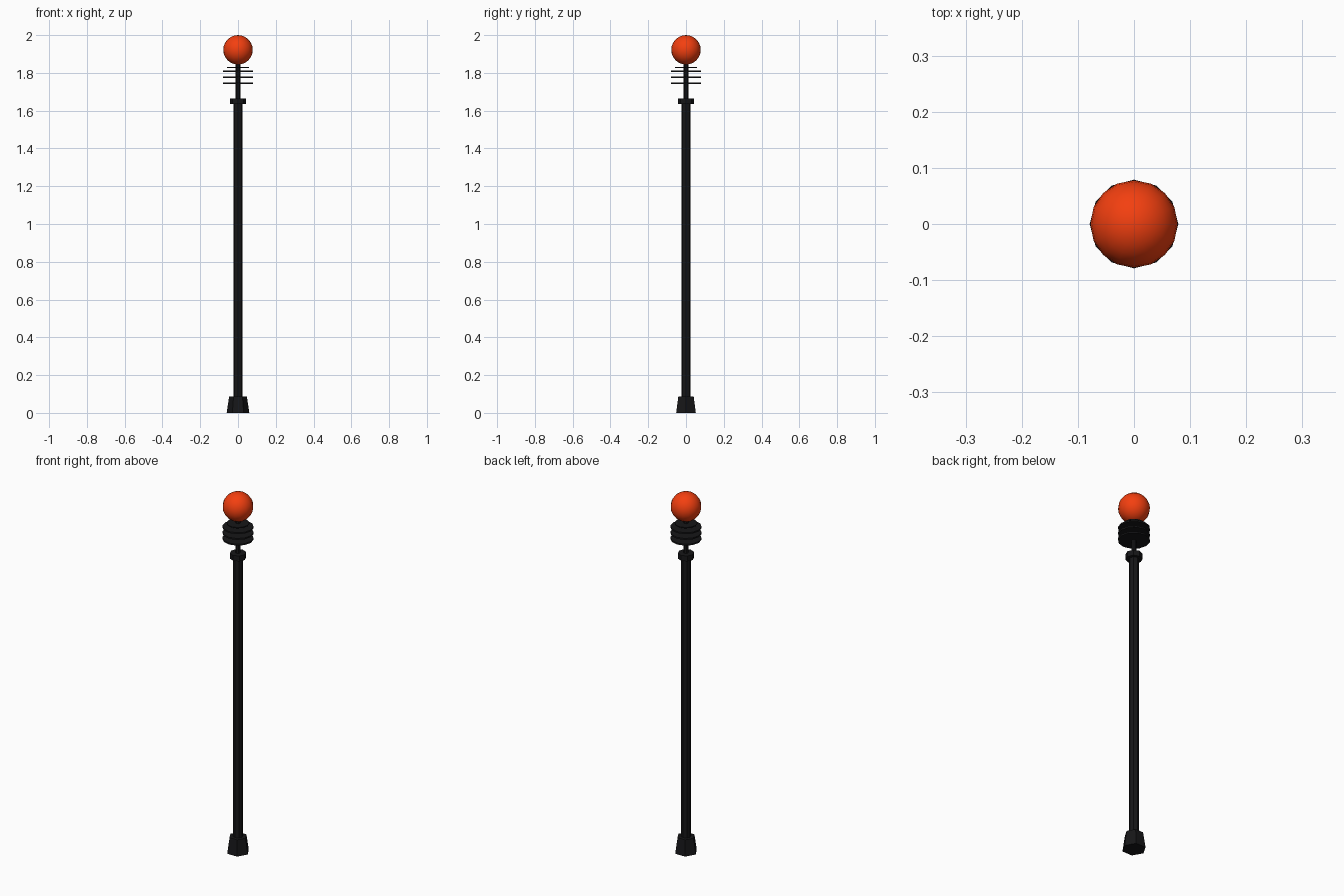
import bpy
import math

if "Cube" in bpy.data.objects:
    bpy.data.objects.remove(bpy.data.objects["Cube"])


def material(name, color):
    m = bpy.data.materials.new(name)
    m.diffuse_color = color
    m.use_nodes = True
    m.node_tree.nodes["Principled BSDF"].inputs["Base Color"].default_value = m.diffuse_color
    return m


black = material("black", (0.008, 0.008, 0.009, 1))
orange = material("orange", (0.9, 0.05, 0.005, 1))


def prism(name, sides, r_bottom, r_top, z0, z1):
    # vertices start on +y; for a hexagon turn them onto the x axis
    bpy.ops.mesh.primitive_cone_add(
        vertices=sides, radius1=r_bottom, radius2=r_top, depth=z1 - z0,
        location=(0, 0, (z0 + z1) / 2),
        rotation=(0, 0, math.pi / 2))
    ob = bpy.context.object
    ob.name = name
    ob.data.materials.append(black)
    return ob


# Tapered rubber foot
prism("foot", 6, 0.06, 0.047, 0, 0.087)

# Main pole and collar
prism("pole", 8, 0.025, 0.025, 0.08, 1.64)
prism("collar", 8, 0.042, 0.042, 1.635, 1.665)

# Thin neck rod
prism("neck", 8, 0.0125, 0.0125, 1.66, 1.86)

# Stacked thin discs, the top one smaller
for i, z in enumerate((1.744, 1.776, 1.808)):
    prism(f"disc_{i + 1}", 12, 0.079, 0.079, z - 0.004, z + 0.004)
prism("disc_top", 12, 0.057, 0.057, 1.826, 1.831)

# Ball on top
bpy.ops.mesh.primitive_uv_sphere_add(segments=16, ring_count=12, radius=0.078,
                                     location=(0, 0, 1.922))
ball = bpy.context.object
ball.name = "ball"
ball.data.materials.append(orange)
bpy.ops.object.shade_smooth()
